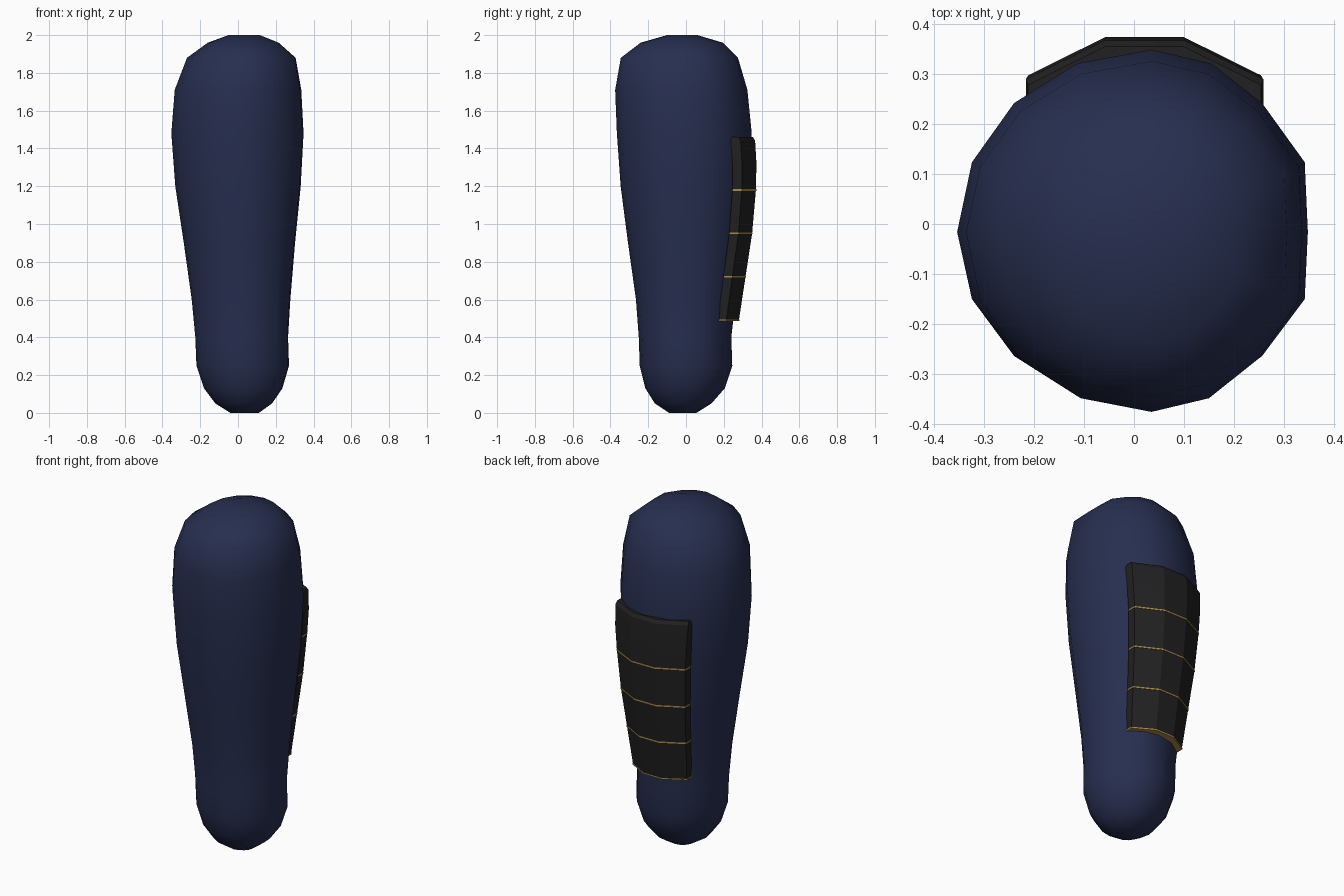
import bpy, bmesh
from math import sin, cos, pi, radians

if "Cube" in bpy.data.objects:
    bpy.data.objects.remove(bpy.data.objects["Cube"])


def material(name, rgb):
    m = bpy.data.materials.new(name)
    m.diffuse_color = (*rgb, 1)
    m.use_nodes = True
    m.node_tree.nodes["Principled BSDF"].inputs["Base Color"].default_value = m.diffuse_color
    return m


NAVY = material("navy_cloth", (0.02, 0.028, 0.08))
BLACK = material("black_plate", (0.015, 0.015, 0.016))
GOLD = material("gold_trim", (0.42, 0.26, 0.06))


def loft(name, rings, mat, angle):
    """Skin a stack of equal-length rings and cap both ends."""
    bm = bmesh.new()
    loops = [[bm.verts.new(p) for p in ring] for ring in rings]
    n = len(loops[0])
    for a, b in zip(loops, loops[1:]):
        for i in range(n):
            j = (i + 1) % n
            bm.faces.new((a[i], a[j], b[j], b[i]))
    bm.faces.new(loops[0])
    bm.faces.new(loops[-1])
    bmesh.ops.recalc_face_normals(bm, faces=bm.faces)
    mesh = bpy.data.meshes.new(name)
    bm.to_mesh(mesh)
    bm.free()
    mesh.materials.append(mat)
    ob = bpy.data.objects.new(name, mesh)
    bpy.context.collection.objects.link(ob)
    bpy.ops.object.select_all(action='DESELECT')
    ob.select_set(True)
    bpy.context.view_layer.objects.active = ob
    bpy.ops.object.shade_smooth_by_angle(angle=radians(angle))
    return ob


# Sleeve: rounded 16-sided limb, each ring given by z and its x / y extents
CX, CY = 0.035, -0.016
PROFILE = [
    (0.00, -0.04, 0.11, -0.09, 0.055),
    (0.05, -0.12, 0.18, -0.165, 0.135),
    (0.13, -0.18, 0.235, -0.215, 0.205),
    (0.25, -0.22, 0.27, -0.245, 0.245),
    (0.40, -0.226, 0.265, -0.25, 0.24),
    (0.60, -0.245, 0.277, -0.265, 0.262),
    (0.90, -0.287, 0.302, -0.307, 0.302),
    (1.20, -0.332, 0.332, -0.346, 0.335),
    (1.48, -0.353, 0.347, -0.366, 0.348),
    (1.71, -0.335, 0.335, -0.375, 0.325),
    (1.88, -0.27, 0.305, -0.345, 0.275),
    (1.96, -0.16, 0.215, -0.24, 0.195),
    (2.00, -0.05, 0.115, -0.10, 0.06),
]


def limb_ring(z, x0, x1, y0, y1, sides=16):
    ring = []
    for i in range(sides):
        c, s = cos(2 * pi * i / sides), sin(2 * pi * i / sides)
        if i in (1, sides - 1):
            c = 0.98      # flattened outer side
        ring.append((CX + c * ((x1 - CX) if c > 0 else (CX - x0)),
                     CY + s * ((y1 - CY) if s > 0 else (CY - y0)), z))
    return ring


loft("sleeve", [limb_ring(*p) for p in PROFILE], NAVY, 60)

# Guard cross-section: x offset, depth behind the outermost face
SECTION = [(-0.237, 0.129), (-0.237, 0.077), (-0.08, 0), (0.08, 0),
           (0.237, 0.077), (0.237, 0.129), (0.08, 0.07), (-0.08, 0.07)]
# z, outermost y, scale
LEVELS = [(0.49, 0.28, 0.74), (0.72, 0.315, 0.81), (0.95, 0.35, 0.88),
          (1.18, 0.37, 0.94), (1.32, 0.373, 0.98), (1.44, 0.366, 1.0),
          (1.46, 0.354, 0.98)]


def guard_ring(level, dz=0.0, grow=0.0):
    z, y, s = level
    return [(0.021 + x * (s + grow * 4), y + grow - d * (1 + s) / 2, z + dz)
            for x, d in SECTION]


# Guard plates and the gold trim under each one
for i, span in enumerate([LEVELS[0:2], LEVELS[1:3], LEVELS[2:4], LEVELS[3:]]):
    loft(f"guard_plate_{i + 1}", [guard_ring(l) for l in span], BLACK, 25)
    loft(f"guard_trim_{i + 1}",
         [guard_ring(span[0], dz, 0.002) for dz in (-0.004, 0.004)], GOLD, 25)
